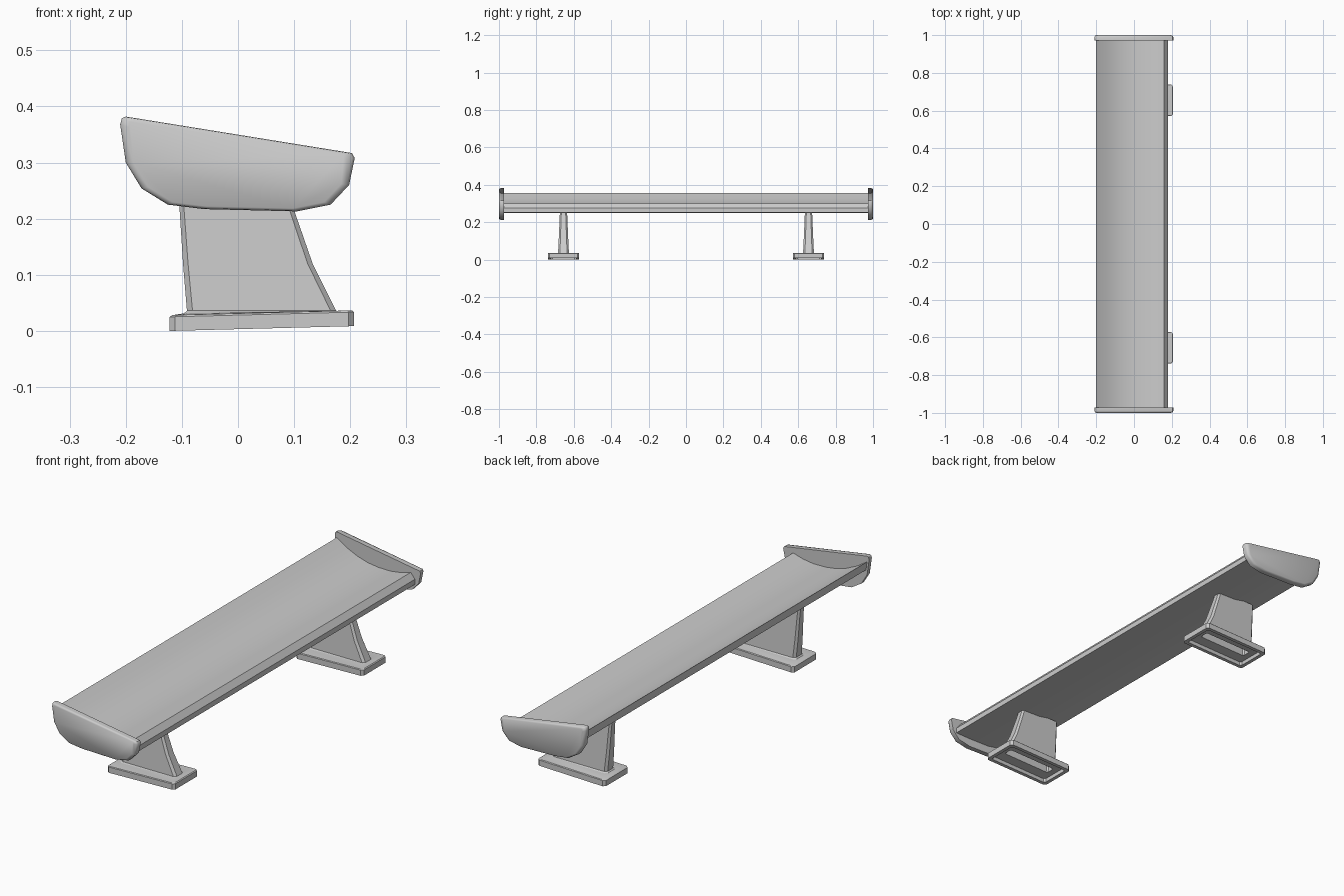
import bpy, bmesh
from math import radians

cube = bpy.data.objects.get("Cube")
if cube:
    bpy.data.objects.remove(cube, do_unlink=True)

grey = bpy.data.materials.new("light_grey")
grey.use_nodes = True
grey.diffuse_color = (0.6, 0.6, 0.6, 1)
grey.node_tree.nodes["Principled BSDF"].inputs["Base Color"].default_value = (0.6, 0.6, 0.6, 1)


def loft(name, rings, angle, cap_start=True, cap_end=True):
    """Skin a series of equal-length rings and shade it smooth."""
    bm = bmesh.new()
    loops = [[bm.verts.new(p) for p in ring] for ring in rings]
    n = len(loops[0])
    for a, b in zip(loops, loops[1:]):
        for i in range(n):
            j = (i + 1) % n
            bm.faces.new((a[i], a[j], b[j], b[i]))
    if cap_start:
        bm.faces.new(loops[0][::-1])
    if cap_end:
        bm.faces.new(loops[-1])
    bmesh.ops.recalc_face_normals(bm, faces=bm.faces)
    mesh = bpy.data.meshes.new(name)
    bm.to_mesh(mesh)
    bm.free()
    mesh.materials.append(grey)
    ob = bpy.data.objects.new(name, mesh)
    bpy.context.collection.objects.link(ob)
    bpy.ops.object.select_all(action='DESELECT')
    ob.select_set(True)
    bpy.context.view_layer.objects.active = ob
    bpy.ops.object.shade_smooth_by_angle(angle=radians(angle))
    return ob


# Main blade: dished top, chamfered lip, thin trailing edge
blade = [(-0.2, 0.357), (-0.15, 0.325), (-0.1, 0.302), (-0.05, 0.287), (0, 0.28),
         (0.06, 0.279), (0.11, 0.286), (0.16, 0.3),
         (0.18, 0.275), (0.18, 0.252), (0.1, 0.25), (0, 0.252), (-0.1, 0.272), (-0.195, 0.32)]
loft("wing_blade", [[(x, y, z) for x, z in blade] for y in (-0.98, 0.98)], 25)

# End plates with a softened outer rim
plate = [(-0.2, 0.382), (-0.207, 0.379), (-0.21, 0.368), (-0.2, 0.3), (-0.172, 0.254),
         (-0.125, 0.225), (-0.06, 0.217), (0.105, 0.213), (0.165, 0.225),
         (0.198, 0.26), (0.208, 0.308), (0.203, 0.317)]


def plate_ring(y, s):
    return [(x * s, y, 0.29 + (z - 0.29) * s) for x, z in plate]


for side, s in (("left", 1), ("right", -1)):
    loft("end_plate_" + ("back" if s > 0 else "front"),
         [plate_ring(s * 0.972, 1), plate_ring(s * 0.99, 1),
          plate_ring(s * 0.997, 0.98), plate_ring(s * 1.0, 0.93)], 50)


# Supports: a tapered upright flowing into a hollow foot
def section(x0, x1, half, z, cut, y, tilt=0.0):
    """Rectangle with cut corners, optionally rising towards +x."""
    c = min(cut, half * 0.7)
    pts = [(x0 + cut, -half), (x1 - cut, -half), (x1, -half + c), (x1, half - c),
           (x1 - cut, half), (x0 + cut, half), (x0, half - c), (x0, -half + c)]
    return [(px, y + py, z + tilt * (px + 0.12)) for px, py in pts]


T = 0.026
for label, y in (("front", -0.655), ("back", 0.655)):
    rings = [
        section(-0.108, 0.085, 0.019, 0.262, 0.008, y),
        section(-0.104, 0.1, 0.021, 0.215, 0.008, y),
        section(-0.098, 0.133, 0.025, 0.12, 0.009, y),
        section(-0.091, 0.175, 0.029, 0.036, 0.01, y),
        section(-0.096, 0.182, 0.034, 0.031, 0.01, y, T / 2),
        section(-0.117, 0.203, 0.081, 0.028, 0.01, y, T),
        section(-0.122, 0.207, 0.084, 0.025, 0.01, y, T),
        section(-0.122, 0.207, 0.084, 0.0, 0.01, y, T),
        section(-0.106, 0.191, 0.068, 0.0, 0.008, y, T),
        section(-0.106, 0.191, 0.068, 0.017, 0.008, y, T),
        section(-0.08, 0.158, 0.02, 0.019, 0.006, y, T),
        section(-0.085, 0.12, 0.017, 0.12, 0.006, y),
        section(-0.095, 0.075, 0.012, 0.24, 0.005, y),
    ]
    loft("support_" + label, rings, 25)
